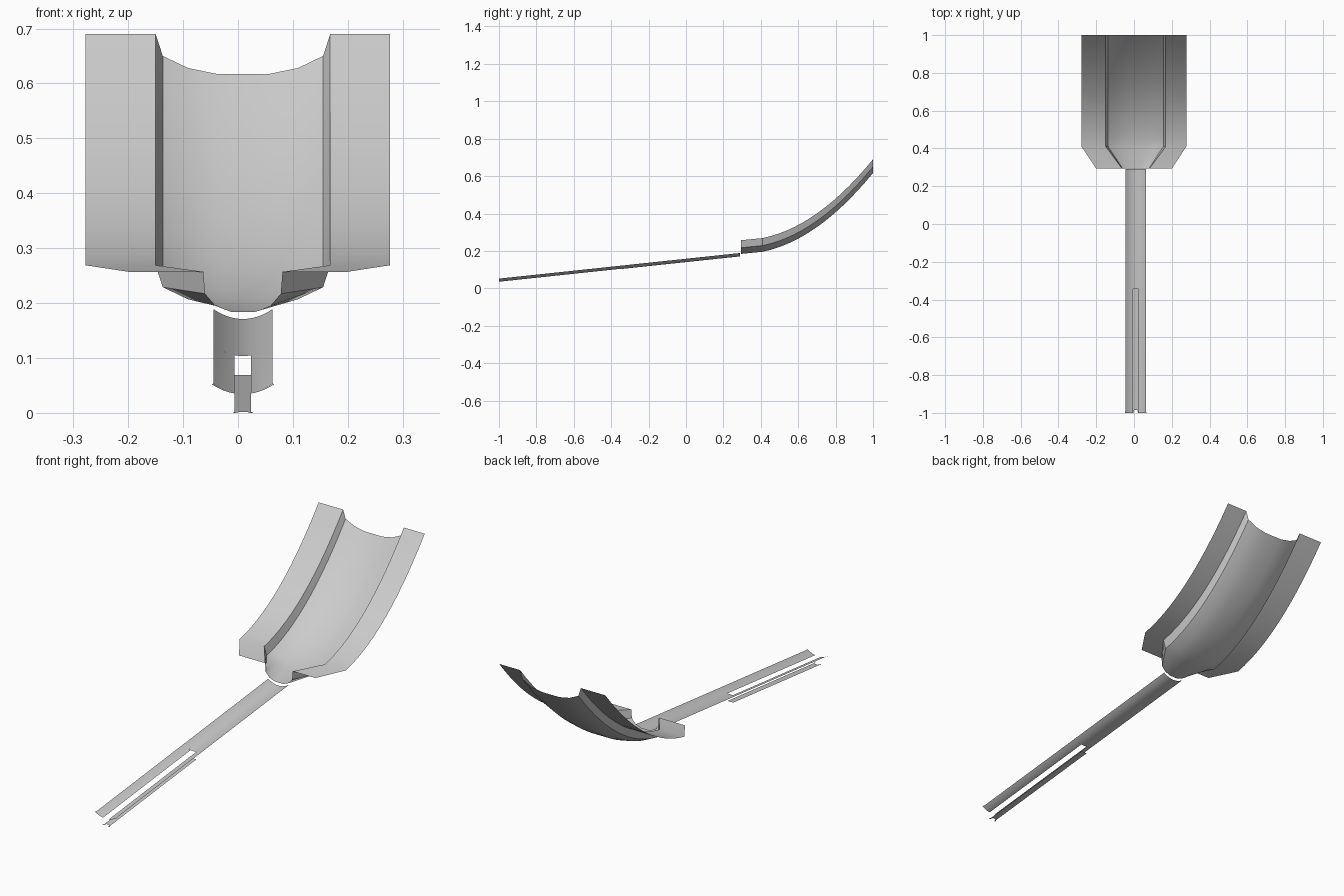
import bpy, math

if "Cube" in bpy.data.objects:
    bpy.data.objects.remove(bpy.data.objects["Cube"])


def sheet(name, rows, angle=35):
    """Skin a grid of points (list of equal-length rows) into a thin open surface."""
    n = len(rows[0])
    verts = [p for r in rows for p in r]
    faces = [(i * n + j, i * n + j + 1, (i + 1) * n + j + 1, (i + 1) * n + j)
             for i in range(len(rows) - 1) for j in range(n - 1)]
    mesh = bpy.data.meshes.new(name)
    mesh.from_pydata(verts, [], faces)
    ob = bpy.data.objects.new(name, mesh)
    bpy.context.collection.objects.link(ob)
    bpy.ops.object.select_all(action='DESELECT')
    bpy.context.view_layer.objects.active = ob
    ob.select_set(True)
    bpy.ops.object.shade_smooth_by_angle(angle=math.radians(angle))
    return ob


def lerp(a, b, t):
    return a + (b - a) * t


CX = 0.009          # centre line of the channel and handle
Y0, Y1 = 0.293, 0.41

# Blade: flat wings and a scooped channel, swept up along a curve
half = [(0.159, 0.0), (0.146, 0.040), (0.100, 0.062), (0.046, 0.073)]
front_half = [0.072, 0.069, 0.050, 0.022]
depths = [0] + [d for _, d in half] + [d for _, d in reversed(half)] + [0]
full = [-0.278] + [CX - x for x, _ in half] + [CX + x for x, _ in reversed(half)] + [0.277]
neck = [-0.20] + [CX - x for x in front_half] + [CX + x for x in reversed(front_half)] + [0.20]
rows = []
ys = [Y0, Y1] + [Y1 + (1 - Y1) * i / 14 for i in range(1, 15)]
for y in ys:
    t = min(1, (y - Y0) / (Y1 - Y0))
    z = 0.257 + 0.433 * ((y - Y0) / (1 - Y0)) ** 2
    rows.append([(lerp(a, b, t), y, z - d) for a, b, d in zip(neck, full, depths)])
sheet("blade", rows)

# Handle: shallow trough, split at its near end by a slot
HW, SLOT, SLOT_END = 0.054, 0.015, -0.345


def trough(y, x0, x1, flare=1.0, n=6):
    edge = lerp(0.052, 0.189, (y + 1) / 1.29)
    pts = []
    for i in range(n + 1):
        u = lerp(x0, x1, i / n)
        pts.append((CX + u * flare, y, edge - 0.018 * (1 - (u / HW) ** 2)))
    return pts


sheet("handle", [trough(y, -HW, HW, n=12) for y in (SLOT_END, 0.29)])
for side, a, b in (("left", -HW, -SLOT), ("right", SLOT, HW)):
    sheet("handle_prong_" + side,
          [trough(-1, a, b, 1.05), trough(-0.985, a, b), trough(SLOT_END, a, b)])

# Tongue: thin flat strip under the slot
def tongue_z(y):
    return 0.069 * (y + 1) / 0.655


sheet("tongue", [[(CX + s * SLOT, y, tongue_z(y)) for s in (-1, 1)]
                 for y in (-0.985, SLOT_END)])
for side, s in (("left", -1), ("right", 1)):
    sheet("tongue_tip_" + side,
          [[(CX + s * 0.013, -1, 0), (CX + s * 0.019, -1, 0)],
           [(CX + s * 0.008, -0.985, tongue_z(-0.985)),
            (CX + s * SLOT, -0.985, tongue_z(-0.985))]])
